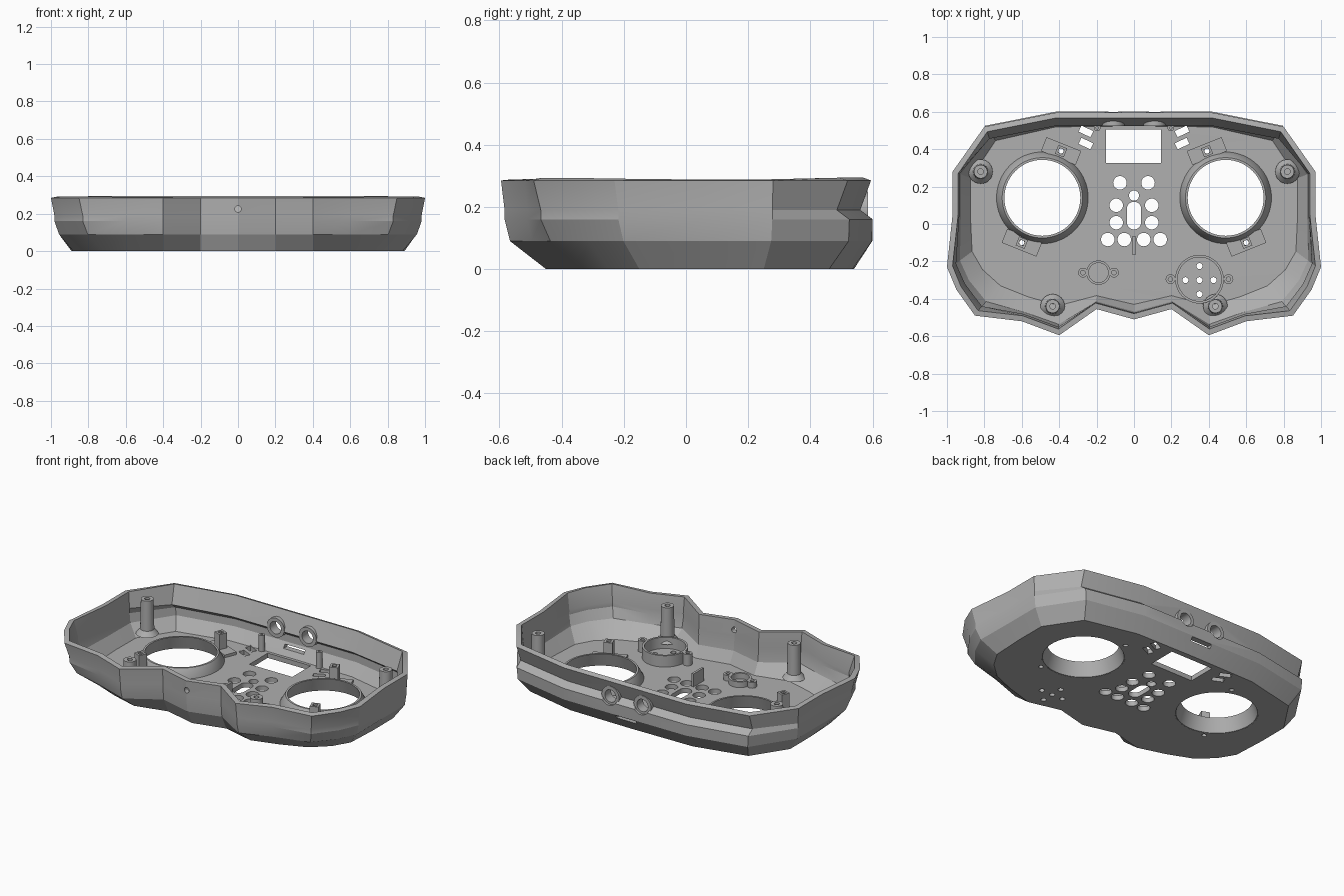
import bpy, bmesh, math
from mathutils import Matrix, Vector

cube = bpy.data.objects.get("Cube")
if cube:
    bpy.data.objects.remove(cube, do_unlink=True)

GREY = (0.43, 0.43, 0.43, 1)
mat = bpy.data.materials.new("grey plastic")
mat.use_nodes = True
mat.diffuse_color = GREY
bsdf = next(n for n in mat.node_tree.nodes if n.type == "BSDF_PRINCIPLED")
bsdf.inputs["Base Color"].default_value = GREY


def finish(name, bm):
    me = bpy.data.meshes.new(name)
    bm.to_mesh(me)
    bm.free()
    me.materials.append(mat)
    ob = bpy.data.objects.new(name, me)
    bpy.context.collection.objects.link(ob)
    return ob


def activate(ob):
    bpy.ops.object.select_all(action="DESELECT")
    ob.select_set(True)
    bpy.context.view_layer.objects.active = ob


def smooth(ob, angle=30):
    activate(ob)
    bpy.ops.object.shade_smooth_by_angle(angle=math.radians(angle))


def lathe(name, profile, loc, n=32, rot=None):
    """Sweep a closed (radius, height) profile around its axis."""
    bm = bmesh.new()
    m = Matrix.Translation(loc) @ (rot or Matrix())
    rings = []
    for i in range(n):
        a = math.tau * i / n
        rings.append([bm.verts.new(m @ Vector((r * math.cos(a), r * math.sin(a), z)))
                      for r, z in profile])
    k = len(profile)
    for i in range(n):
        a, b = rings[i], rings[(i + 1) % n]
        for j in range(k):
            bm.faces.new((a[j], b[j], b[(j + 1) % k], a[(j + 1) % k]))
    bmesh.ops.recalc_face_normals(bm, faces=bm.faces)
    ob = finish(name, bm)
    smooth(ob)
    return ob


def tube(name, x, y, z0, z1, r, ri, n=32, rot=None):
    return lathe(name, [(ri, z0), (r, z0), (r, z1), (ri, z1)], (x, y, 0), n, rot)


def add_box(bm, loc, size, angle=0):
    m = (Matrix.Translation(loc) @ Matrix.Rotation(angle, 4, "Z")
         @ Matrix.Diagonal((*size, 1)))
    bmesh.ops.create_cube(bm, size=1, matrix=m)


def add_cyl(bm, x, y, r, z=0.0, depth=0.4, along_y=False, n=32):
    m = Matrix.Translation((x, y, z))
    if along_y:
        m = m @ Matrix.Rotation(math.pi / 2, 4, "X")
    bmesh.ops.create_cone(bm, cap_ends=True, segments=n, radius1=r, radius2=r,
                          depth=depth, matrix=m)


def box(name, loc, size, angle=0):
    bm = bmesh.new()
    add_box(bm, loc, size, angle)
    return finish(name, bm)


# Case shell: lofted half outlines, mirrored, then thickened inward
rim = [(0, -.51), (.2, -.455), (.4, -.595), (.6, -.52), (.85, -.49), (.95, -.35),
       (1, -.23), (.97, .05), (.97, .28), (.8, .52), (.42, .595), (0, .595)]
base = [(0, -.45), (.2, -.4), (.4, -.45), (.57, -.4), (.72, -.34), (.82, -.25),
        (.88, -.15), (.89, .05), (.89, .25), (.75, .46), (.42, .535), (0, .54)]
levels = [(0, 0, 0), (.09, .8, .015), (.16, .92, .01), (.19, .92, -.03), (.285, 1, 0)]
bm = bmesh.new()
rings = []
for z, blend, back in levels:
    half = []
    for i, (b, r) in enumerate(zip(base, rim)):
        t = blend ** 2 if 3 < i < 7 else blend      # softer grip corners
        p = Vector(b).lerp(Vector(r), t)
        if i > 8:
            p.y += back                             # ledge along the back
        half.append((p.x, p.y, z))
    full = half + [(-x, y, h) for x, y, h in half[-2:0:-1]]
    rings.append([bm.verts.new(p) for p in full])
count = len(rings[0])
bm.faces.new(rings[0][::-1])
for a, b in zip(rings, rings[1:]):
    for i in range(count):
        j = (i + 1) % count
        bm.faces.new((a[i], a[j], b[j], b[i]))
shell = finish("case_shell", bm)
solid = shell.modifiers.new("Wall", "SOLIDIFY")
solid.thickness = 0.03
solid.offset = -1
solid.use_even_offset = True
activate(shell)
bpy.ops.object.modifier_apply(modifier="Wall")

# Mounting tabs beside the stick openings
tabs = [(.39, .39), (.6, -.1)]
tilt = math.radians(22)
plates = []
for s in (-1, 1):
    for x, y in tabs:
        plates.append(box("tab_plate", (s * x, y, .033), (.2, .08, .026), s * tilt))
        turn = Matrix.Rotation(s * tilt + math.pi / 4, 4, "Z")
        tube("tab_block", s * x, y, .03, .14, .036, .018, 4, turn)

# Cutter for every opening
bm = bmesh.new()
for s in (-1, 1):
    add_cyl(bm, s * .49, .14, .236, n=64)
    for x, y in [(.075, .22), (.095, .1), (.095, .007), (.052, -.083), (.14, -.083)]:
        add_cyl(bm, s * x, y, .036)
    for x, y in tabs:
        add_cyl(bm, s * x, y, .014, n=16)
    for y in (.43, .495):
        add_box(bm, (s * .257, y, 0), (.07, .036, .4), s * math.radians(25))
    add_cyl(bm, s * .11, .56, .052, .19, .16, True)
add_cyl(bm, 0, .152, .027)
add_box(bm, (-.002, .415, 0), (.295, .18, .4))
for dx, dy in [(0, 0), (.075, 0), (-.075, 0), (0, .075), (0, -.075)]:
    add_cyl(bm, .35 + dx, -.3 + dy, .016, n=16)
add_cyl(bm, 0, -.5, .017, .225, .2, True, 16)
add_cyl(bm, -.28, .56, .032, .17, .16, True)
add_box(bm, (.28, .56, .18), (.09, .2, .045))
add_box(bm, (0, .58, .075), (.14, .14, .022))
cutter = finish("opening_cutter", bm)

# Rounded slot is a stretched cylinder
bm = bmesh.new()
add_cyl(bm, 0, 0, .038)
for v in bm.verts:
    v.co.y += .045 + math.copysign(.036, v.co.y)
slot = finish("slot_cutter", bm)

for ob in [shell] + plates:
    for tool in (cutter, slot):
        mod = ob.modifiers.new("Openings", "BOOLEAN")
        mod.operation = "DIFFERENCE"
        mod.solver = "EXACT"
        mod.object = tool
        activate(ob)
        bpy.ops.object.modifier_apply(modifier="Openings")
for tool in (cutter, slot):
    bpy.data.objects.remove(tool, do_unlink=True)
smooth(shell, 18)

# Stick collars, screw posts, display pegs and rear sockets
facing_back = Matrix.Rotation(-math.pi / 2, 4, "X")
for s in (-1, 1):
    lathe("stick_collar", [(.23, 0), (.245, .002), (.245, .032), (.215, .085), (.203, .085)],
          (s * .49, .14, 0), 64)
    for x, y in [(.82, .28), (.435, -.44)]:
        lathe("screw_post", [(.015, .06), (.065, .06), (.04, .09), (.036, .275), (.015, .275)],
              (s * x, y, 0))
    tube("display_peg", s * .197, .515, .02, .13, .018, .007, 20)
    lathe("rear_socket", [(.038, 0), (.06, 0), (.06, .06), (.038, .06)],
          (s * .11, .525, .19), 32, facing_back)

# Round component holders with screw ears
for name, x, y, r, top, ear in [("speaker", .35, -.295, .13, .1, .155),
                                ("buzzer", -.19, -.26, .065, .065, .083)]:
    tube(name + "_ring", x, y, .02, top, r, r - .013, 48)
    for s in (-1, 1):
        tube(name + "_ear", x + s * ear, y, .02, top, .026, .012, 20)

# Upright rib behind the buttons
box("button_rib", (0, -.115, .065), (.014, .1, .09))
